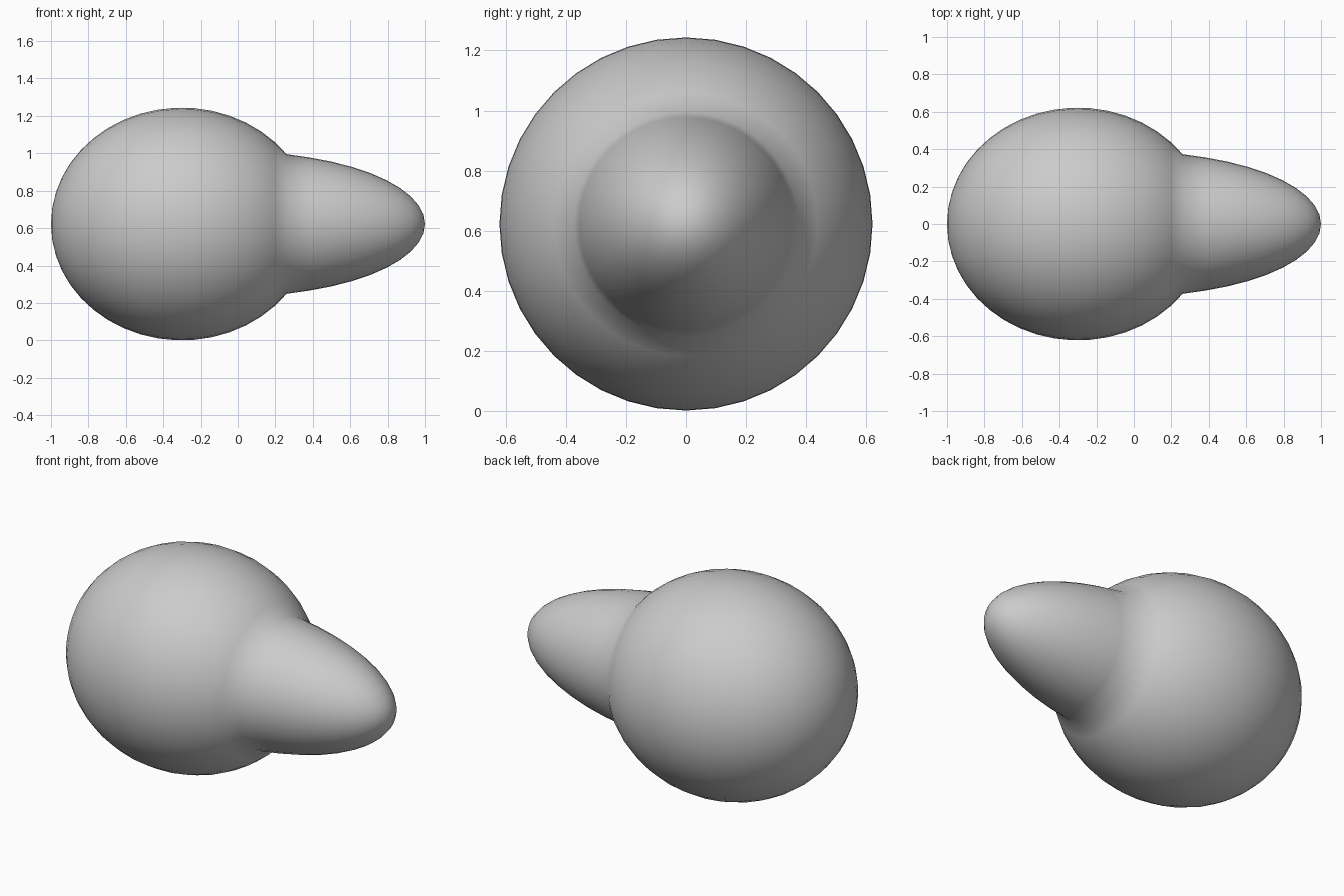
import bpy, bmesh
from math import acos, cos, sin, pi, tau
from mathutils import Matrix

if "Cube" in bpy.data.objects:
    bpy.data.objects.remove(bpy.data.objects["Cube"])

RADIUS = 0.622
JOIN_X = 0.26
SIDES = 40


def arc(cx, length, radius, start, end, steps):
    """Points along an ellipse, from angle start to angle end."""
    angles = [start + (end - start) * i / steps for i in range(steps + 1)]
    return [(cx + length * cos(a), 0, radius * sin(a)) for a in angles]


# Half outline: round body, then the tapered snout meeting it at a crease
profile = arc(-0.30, 0.70, RADIUS, pi, acos((JOIN_X + 0.30) / 0.70), 18)
profile += arc(0.0, 1.0, 0.385, acos(JOIN_X), 0, 10)[1:]

# Spin the outline round the long axis
bm = bmesh.new()
verts = [bm.verts.new(p) for p in profile]
edges = [bm.edges.new(pair) for pair in zip(verts, verts[1:])]
bmesh.ops.spin(bm, geom=verts + edges, cent=(0, 0, 0), axis=(1, 0, 0),
               angle=tau, steps=SIDES)
bmesh.ops.remove_doubles(bm, verts=bm.verts, dist=0.0005)
bmesh.ops.recalc_face_normals(bm, faces=bm.faces)
bmesh.ops.transform(bm, matrix=Matrix.Translation((0, 0, RADIUS)), verts=bm.verts)

mesh = bpy.data.meshes.new("body_with_snout")
bm.to_mesh(mesh)
bm.free()
mesh.shade_smooth()
body = bpy.data.objects.new("body_with_snout", mesh)
bpy.context.collection.objects.link(body)
